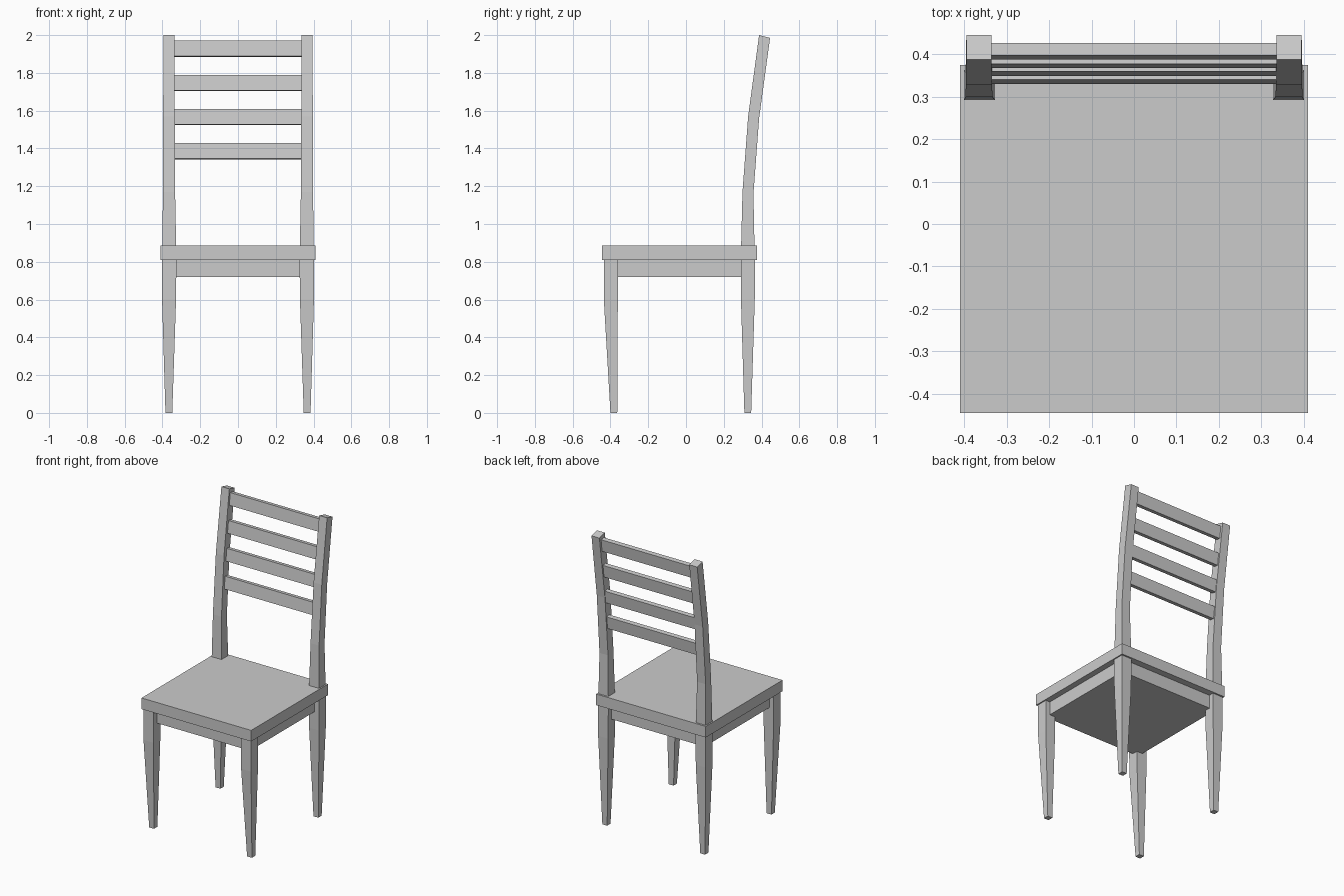
import bpy, bmesh, math

if "Cube" in bpy.data.objects:
    bpy.data.objects.remove(bpy.data.objects["Cube"])


def finish(bm, name):
    bmesh.ops.recalc_face_normals(bm, faces=bm.faces[:])
    mesh = bpy.data.meshes.new(name)
    bm.to_mesh(mesh)
    bm.free()
    ob = bpy.data.objects.new(name, mesh)
    bpy.context.collection.objects.link(ob)
    return ob


def box(name, lo, hi):
    bm = bmesh.new()
    bmesh.ops.create_cube(bm, size=1)
    for v in bm.verts:
        v.co = [(a + b) / 2 + c * (b - a) for a, b, c in zip(lo, hi, v.co)]
    return finish(bm, name)


def leg(name, rings, side):
    """Square loft; each ring is x inner, x outer, y front, y back, z front, z back."""
    bm = bmesh.new()
    loops = []
    for xi, xo, yf, yb, zf, zb in rings:
        pts = [(xi, yf, zf), (xo, yf, zf), (xo, yb, zb), (xi, yb, zb)]
        loops.append([bm.verts.new((side * x, y, z)) for x, y, z in pts])
    for a, b in zip(loops, loops[1:]):
        for i in range(4):
            j = (i + 1) % 4
            bm.faces.new((a[i], a[j], b[j], b[i]))
    bm.faces.new(loops[0])
    bm.faces.new(loops[-1])
    return finish(bm, name)


# Seat board and apron block
box("seat", (-0.41, -0.445, 0.81), (0.41, 0.375, 0.885))
box("apron", (-0.37, -0.40, 0.72), (0.37, 0.33, 0.81))

# Legs; the back legs continue up as the curved back posts
front_rings = [
    (0.348, 0.384, -0.400, -0.364, 0, 0),
    (0.328, 0.402, -0.435, -0.361, 0.60, 0.60),
    (0.326, 0.402, -0.435, -0.361, 0.81, 0.81),
]
back_rings = [
    (0.348, 0.384, 0.309, 0.345, 0, 0),
    (0.328, 0.402, 0.291, 0.364, 0.60, 0.60),
    (0.326, 0.402, 0.290, 0.364, 0.81, 0.81),
    (0.333, 0.397, 0.299, 0.357, 1.17, 1.16),
    (0.335, 0.396, 0.329, 0.387, 1.57, 1.56),
    (0.336, 0.395, 0.387, 0.445, 2.00, 1.985),
]
for side, label in ((-1, "left"), (1, "right")):
    leg("front_leg_" + label, front_rings, side)
    leg("back_leg_" + label, back_rings, side)

# Tilted back slats
for i, (y, z) in enumerate([(0.350, 1.385), (0.369, 1.566), (0.387, 1.747), (0.407, 1.928)]):
    slat = box("back_slat_%d" % (i + 1), (-0.345, -0.015, -0.0415), (0.345, 0.015, 0.0415))
    slat.location = (0, y, z)
    slat.rotation_euler = (math.radians(-7), 0, 0)
